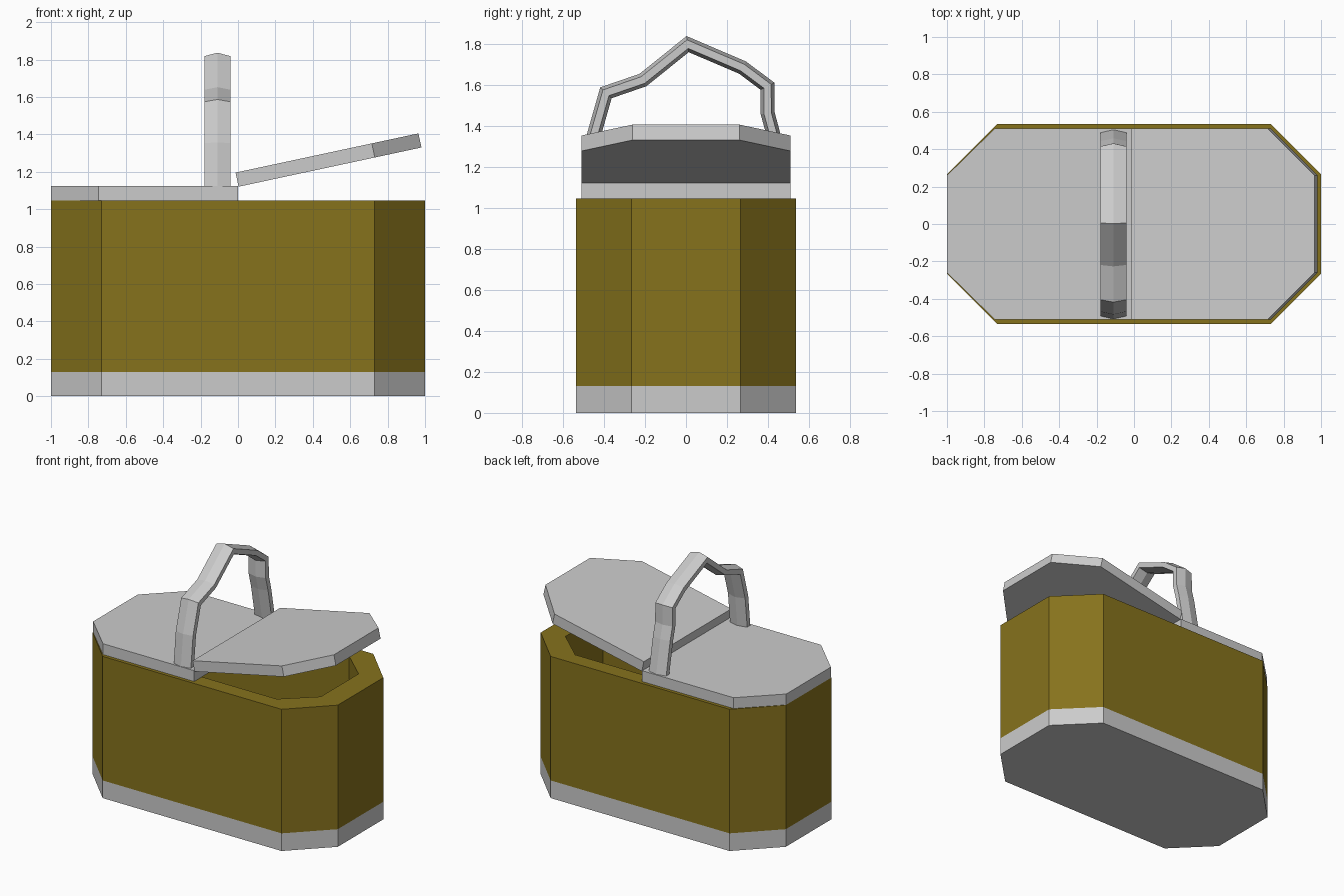
import bpy, bmesh, math
from mathutils import Vector, Matrix

if "Cube" in bpy.data.objects:
    bpy.data.objects.remove(bpy.data.objects["Cube"])


def octagon(x1, y1, x2, y2):
    """Octagon from one short-end corner (x1, y1) and one long-side corner (x2, y2)."""
    return [(x1, -y1), (x1, y1), (x2, y2), (-x2, y2),
            (-x1, y1), (-x1, -y1), (-x2, -y2), (x2, -y2)]


def loft(name, rings, mat=None):
    """Skin a stack of equal-sized rings and cap both ends."""
    bm = bmesh.new()
    loops = [[bm.verts.new(p) for p in r] for r in rings]
    for a, b in zip(loops, loops[1:]):
        n = len(a)
        for i in range(n):
            bm.faces.new((a[i], a[(i + 1) % n], b[(i + 1) % n], b[i]))
    bm.faces.new(loops[0][::-1])
    bm.faces.new(loops[-1])
    bmesh.ops.recalc_face_normals(bm, faces=bm.faces)
    me = bpy.data.meshes.new(name)
    bm.to_mesh(me)
    bm.free()
    ob = bpy.data.objects.new(name, me)
    bpy.context.collection.objects.link(ob)
    if mat:
        me.materials.append(mat)
    return ob


def at_z(pts, z):
    return [(x, y, z) for x, y in pts]


wicker = bpy.data.materials.new("wicker")
wicker.diffuse_color = (0.24, 0.17, 0.012, 1)
wicker.use_nodes = True
wicker.node_tree.nodes["Principled BSDF"].inputs["Base Color"].default_value = wicker.diffuse_color

# Base band and hollow thick-walled body
outer = octagon(1.0, 0.265, 0.73, 0.535)
inner = octagon(0.83, 0.22, 0.61, 0.42)
loft("base_band", [at_z(outer, 0), at_z(outer, 0.13)])
loft("basket_body", [at_z(outer, 0.13), at_z(outer, 1.045),
                     at_z(inner, 1.045), at_z(inner, 0.135)], wicker)

# Two half lids: left one closed, right one tilted open about the middle
half = [(0, -0.51), (0.745, -0.51), (1, -0.26), (1, 0.26), (0.745, 0.51), (0, 0.51)]
left = loft("left_lid", [at_z(half, 0), at_z(half, 0.08)])
left.matrix_world = Matrix.Translation((0, 0, 1.045)) @ Matrix.Rotation(math.pi, 4, 'Z')
right = loft("right_lid", [at_z(half, 0), at_z(half, 0.077)])
right.matrix_world = Matrix.Translation((0.003, 0, 1.12)) @ Matrix.Rotation(math.radians(-12.1), 4, 'Y')

# Bent handle: flattened hexagon section swept along a path in the yz plane
path = [Vector(p) for p in [
    (-0.475, 1.115), (-0.45, 1.35), (-0.39, 1.56), (-0.21, 1.622), (0.008, 1.797),
    (0.275, 1.683), (0.397, 1.592), (0.398, 1.46), (0.425, 1.36), (0.472, 1.115)]]
section = [(0, 0.034), (0.07, 0.018), (0.07, -0.018),
           (0, -0.034), (-0.07, -0.018), (-0.07, 0.018)]
rings = []
for i, p in enumerate(path):
    d0 = (p - path[max(i - 1, 0)]).normalized()
    d1 = (path[min(i + 1, len(path) - 1)] - p).normalized()
    d0, d1 = (d0 if d0.length else d1), (d1 if d1.length else d0)
    t = (d0 + d1).normalized()
    mitre = Vector((-t.y, t.x)) / t.dot(d0)
    if i in (0, len(path) - 1):  # feet cut level on the lid
        mitre = Vector((math.copysign(1, p.x), 0))
    rings.append([(-0.11 + u, p.x + mitre.x * v, p.y + mitre.y * v) for u, v in section])
loft("handle", rings)
